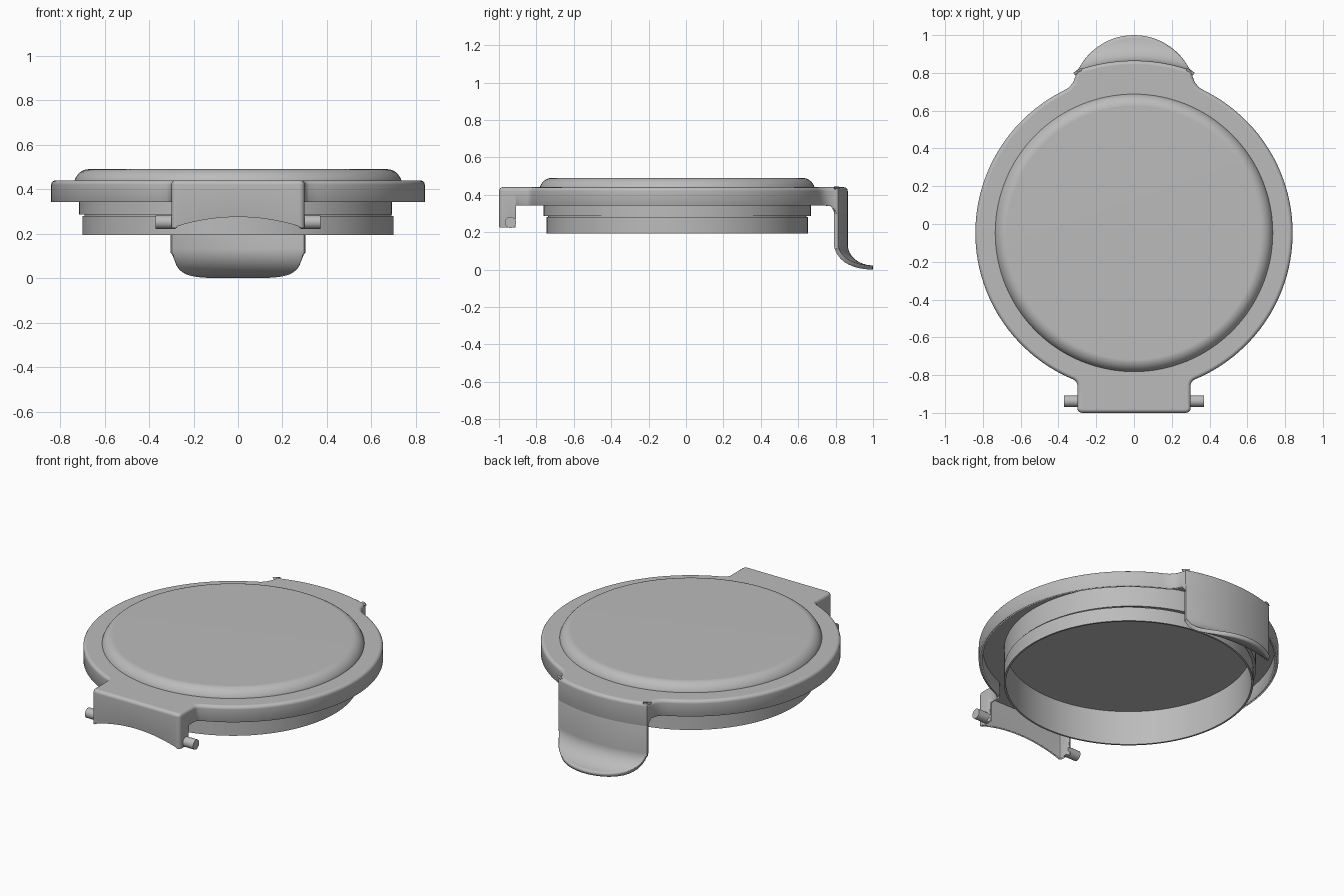
import bpy, bmesh
from math import sin, cos, pi, sqrt, acos, radians

if "Cube" in bpy.data.objects:
    bpy.data.objects.remove(bpy.data.objects["Cube"])

CY = -0.047          # centre of the round lid
R_RIM = 0.84
R_LATCH = 0.912
LATCH_HALF = 0.304
WALL = 0.022
Z_TOP, Z_RIM, Z_NECK = 0.44, 0.342, 0.3

grey = bpy.data.materials.new("plain_grey")
grey.use_nodes = True
grey.diffuse_color = (0.5, 0.5, 0.5, 1)
grey.node_tree.nodes["Principled BSDF"].inputs["Base Color"].default_value = (0.5, 0.5, 0.5, 1)


def finish(bm, name, thickness=0):
    mesh = bpy.data.meshes.new(name)
    bm.to_mesh(mesh)
    bm.free()
    mesh.materials.append(grey)
    obj = bpy.data.objects.new(name, mesh)
    bpy.context.collection.objects.link(obj)
    bpy.ops.object.select_all(action="DESELECT")
    obj.select_set(True)
    bpy.context.view_layer.objects.active = obj
    bpy.ops.object.shade_smooth_by_angle(angle=radians(35))
    if thickness:
        wall = obj.modifiers.new("wall", "SOLIDIFY")
        wall.thickness = thickness
        wall.offset = -1
    flat = obj.modifiers.new("flat_tops", "WEIGHTED_NORMAL")
    flat.keep_sharp = True
    return obj


def lathe(profile, closed, steps=128):
    bm = bmesh.new()
    verts = [bm.verts.new((r, CY, z)) for r, z in profile]
    pairs = list(zip(verts, verts[1:])) + ([(verts[-1], verts[0])] if closed else [])
    edges = [bm.edges.new(p) for p in pairs]
    bmesh.ops.spin(bm, geom=verts + edges, cent=(0, CY, 0), axis=(0, 0, 1),
                   angle=2 * pi, steps=steps, use_duplicate=False)
    bmesh.ops.remove_doubles(bm, verts=bm.verts, dist=1e-5)
    bmesh.ops.recalc_face_normals(bm, faces=bm.faces)
    return bm


def arc_y(radius, x):
    return CY + sqrt(radius ** 2 - x ** 2)


def arch(x):
    return 0.225 + 0.05 * (1 - (x / 0.3) ** 2)


# Half outline of the lid, front to back: (x, y, wall bottom height)
half = [(0.275 * i / 8, -1, arch(0.275 * i / 8)) for i in range(9)]
half += [(0.275 + 0.025 * sin(a), -0.975 - 0.025 * cos(a), 0.225)
         for a in (pi / 8, pi / 4, 3 * pi / 8, pi / 2)]
half += [(0.3, -0.911, 0.225), (0.3, -0.909, Z_RIM), (0.3, -0.85, Z_RIM), (0.306, -0.836, Z_RIM)]
a0 = -acos(0.32 / R_RIM)
a1 = acos(0.38 / R_RIM)
half += [(R_RIM * cos(a0 + (a1 - a0) * i / 48), CY + R_RIM * sin(a0 + (a1 - a0) * i / 48), Z_RIM)
         for i in range(49)]
half += [(0.345, 0.722, Z_RIM), (0.322, 0.75, Z_RIM), (0.31, 0.782, 0.338)]
back_x = [LATCH_HALF * cos(pi / 2 * i / 16) for i in range(17)]
half += [(x, arc_y(R_LATCH, x), Z_NECK) for x in back_x[:-1]] + [(0, arc_y(R_LATCH, 0), Z_NECK)]
outline = half + [(-x, y, z) for x, y, z in half[-2:0:-1]]

# Hollow lid with rim, neck and hinge housing
bm = bmesh.new()
top = [bm.verts.new((x, y, Z_TOP)) for x, y, z in outline]
low = [bm.verts.new(p) for p in outline]
bm.faces.new(top)
n = len(outline)
for i in range(n):
    j = (i + 1) % n
    bm.faces.new((top[i], low[i], low[j], top[j]))
bmesh.ops.recalc_face_normals(bm, faces=bm.faces)
rim_edges = [bm.edges.get((top[i], top[(i + 1) % n])) for i in range(n)]
bmesh.ops.bevel(bm, geom=rim_edges, offset=0.02, segments=4, profile=0.5,
                affect="EDGES", clamp_overlap=False)
finish(bm, "lid_shell", WALL)

# Raised centre panel with a rounded shoulder, closing the lid underneath
shoulder = [(0.67 + 0.069 * cos(a), 0.414 + 0.076 * sin(a))
            for a in [radians(20 + 70 * i / 8) for i in range(9)]]
finish(lathe([(0, 0.405), (0.69, 0.405), (0.69, 0.43), (0.735, 0.43)]
             + shoulder + [(0, 0.49)], False), "raised_panel")

# Plug ring below the lid, with a groove under its collar
bm = lathe([(0.688, 0.193), (0.699, 0.193), (0.699, 0.28), (0.69, 0.28),
            (0.69, 0.287), (0.714, 0.287), (0.714, 0.425), (0.688, 0.425)], True)
# The collar is shallower towards the left
for v in bm.verts:
    r = sqrt(v.co.x ** 2 + (v.co.y - CY) ** 2)
    if r > 0.71 and v.co.x > 0:
        scale = 1 - 0.03 * v.co.x / r
        v.co.x *= scale
        v.co.y = CY + (v.co.y - CY) * scale
finish(bm, "plug_ring")

# Latch: curved wall that flares out into a rounded thumb lip
bm = bmesh.new()
FLARE, ROWS = 0.135, 12
grid = []
for x in [-x for x in back_x[:-1]] + [0] + back_x[-2::-1]:
    y0 = arc_y(R_LATCH, x)
    reach = min(max(0.67 + sqrt(0.33 ** 2 - x ** 2) - y0, 0.002), FLARE)
    t_end = acos(1 - reach / FLARE)
    column = [(x, y0, Z_NECK)]
    for r in range(ROWS + 1):
        t = t_end * r / ROWS
        column.append((x, y0 + FLARE * (1 - cos(t)), 0.022 + 0.11 * (1 - sin(t))))
    grid.append([bm.verts.new(p) for p in column])
for a, b in zip(grid, grid[1:]):
    for r in range(len(a) - 1):
        bm.faces.new((a[r], a[r + 1], b[r + 1], b[r]))
bm.normal_update()
bm.faces.ensure_lookup_table()
if bm.faces[0].normal.y < 0:
    bmesh.ops.reverse_faces(bm, faces=bm.faces)
finish(bm, "thumb_latch", WALL)

# Hinge pins on both sides of the housing
for side, name in ((1, "left_hinge_pin"), (-1, "right_hinge_pin")):
    bpy.ops.mesh.primitive_cylinder_add(vertices=32, radius=0.03, depth=0.09,
                                        location=(side * 0.325, -0.938, 0.252),
                                        rotation=(0, pi / 2, 0))
    pin = bpy.context.object
    pin.name = name
    pin.data.materials.append(grey)
    bpy.ops.object.shade_smooth_by_angle(angle=radians(35))
